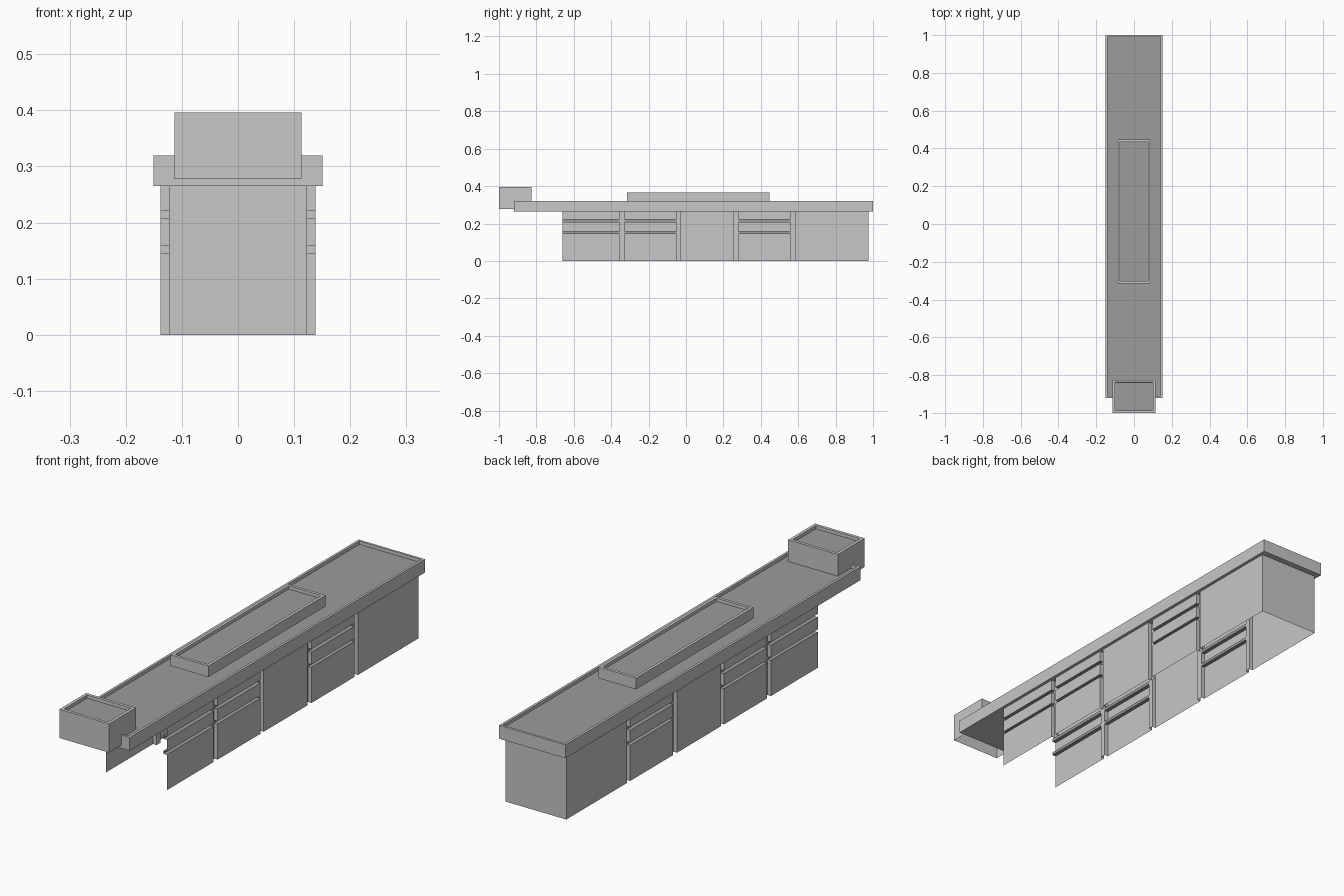
import bpy, bmesh

if "Cube" in bpy.data.objects:
    bpy.data.objects.remove(bpy.data.objects["Cube"])


def material(name, rgb):
    m = bpy.data.materials.new(name)
    m.diffuse_color = (*rgb, 1)
    m.use_nodes = True
    m.node_tree.nodes["Principled BSDF"].inputs["Base Color"].default_value = m.diffuse_color
    return m


LIGHT = material("light grey", (0.58, 0.565, 0.565))
DARK = material("roof grey", (0.34, 0.333, 0.328))


def finish(bm, name):
    me = bpy.data.meshes.new(name)
    bm.to_mesh(me)
    bm.free()
    me.materials.append(LIGHT)
    me.materials.append(DARK)
    ob = bpy.data.objects.new(name, me)
    bpy.context.collection.objects.link(ob)
    return ob


def tray(name, hx, y0, y1, z0, z1, rim, depth, open_bottom=False):
    """Flat-roofed block with a raised rim around a darker roof."""
    bm = bmesh.new()
    bmesh.ops.create_cube(bm, size=1)
    for v in bm.verts:
        v.co = (v.co.x * 2 * hx, y0 + (v.co.y + 0.5) * (y1 - y0),
                z0 + (v.co.z + 0.5) * (z1 - z0))
    bm.normal_update()
    top = next(f for f in bm.faces if f.normal.z > 0.9)
    bottom = next(f for f in bm.faces if f.normal.z < -0.9)
    bmesh.ops.inset_region(bm, faces=[top], thickness=rim)
    # second inset of zero width gives the inner rim wall
    bmesh.ops.inset_region(bm, faces=[top], thickness=0.0005)
    for v in top.verts:
        v.co.z -= depth
    top.material_index = 1
    if open_bottom:
        bmesh.ops.delete(bm, geom=[bottom], context='FACES_ONLY')
    return finish(bm, name)


# Main roof slab, long raised roof block and small box over the front end
tray("roof_slab", 0.151, -0.92, 1.0, 0.265, 0.32, 0.014, 0.013)
tray("raised_roof", 0.086, -0.315, 0.447, 0.32, 0.366, 0.017, 0.013)
tray("front_roof_box", 0.113, -1.0, -0.825, 0.278, 0.396, 0.018, 0.013, True)

# Side wall sheets: stepped grid of bays, vertical grooves and window slits
OUT, IN = 0.138, 0.122
YS = [-0.66, -0.355, -0.33, -0.05, -0.03, 0.255, 0.28, 0.56, 0.582, 0.975]
ZS = [0.0, 0.146, 0.158, 0.208, 0.221, 0.265]
SLIT_BAYS = (0, 2, 6)


def is_slit(i, j):
    return i in SLIT_BAYS and j in (1, 3)


def depth_at(i, j):
    return IN if i % 2 or is_slit(i, j) else OUT


def wall(name, side):
    bm = bmesh.new()

    def quad(pts, dark):
        if side < 0:
            pts = pts[::-1]
        f = bm.faces.new([bm.verts.new((side * x, y, z)) for x, y, z in pts])
        f.material_index = int(dark)

    for i in range(len(YS) - 1):
        for j in range(len(ZS) - 1):
            d = depth_at(i, j)
            ya, yb, za, zb = YS[i], YS[i + 1], ZS[j], ZS[j + 1]
            quad([(d, ya, za), (d, yb, za), (d, yb, zb), (d, ya, zb)],
                 is_slit(i, j))
            # groove sides between neighbouring cells of different depth
            if i + 2 < len(YS):
                e = depth_at(i + 1, j)
                if e != d:
                    quad([(d, yb, za), (e, yb, za), (e, yb, zb), (d, yb, zb)],
                         False)
            if j + 2 < len(ZS):
                e = depth_at(i, j + 1)
                if e != d:
                    quad([(d, ya, zb), (d, yb, zb), (e, yb, zb), (e, ya, zb)],
                         True)
    bmesh.ops.remove_doubles(bm, verts=bm.verts, dist=1e-5)
    return finish(bm, name)


wall("right_wall", 1)
wall("left_wall", -1)

# Back end wall
bm = bmesh.new()
bm.faces.new([bm.verts.new(p) for p in (
    (OUT, 0.975, 0), (-OUT, 0.975, 0), (-OUT, 0.975, 0.265), (OUT, 0.975, 0.265))])
finish(bm, "back_wall")
